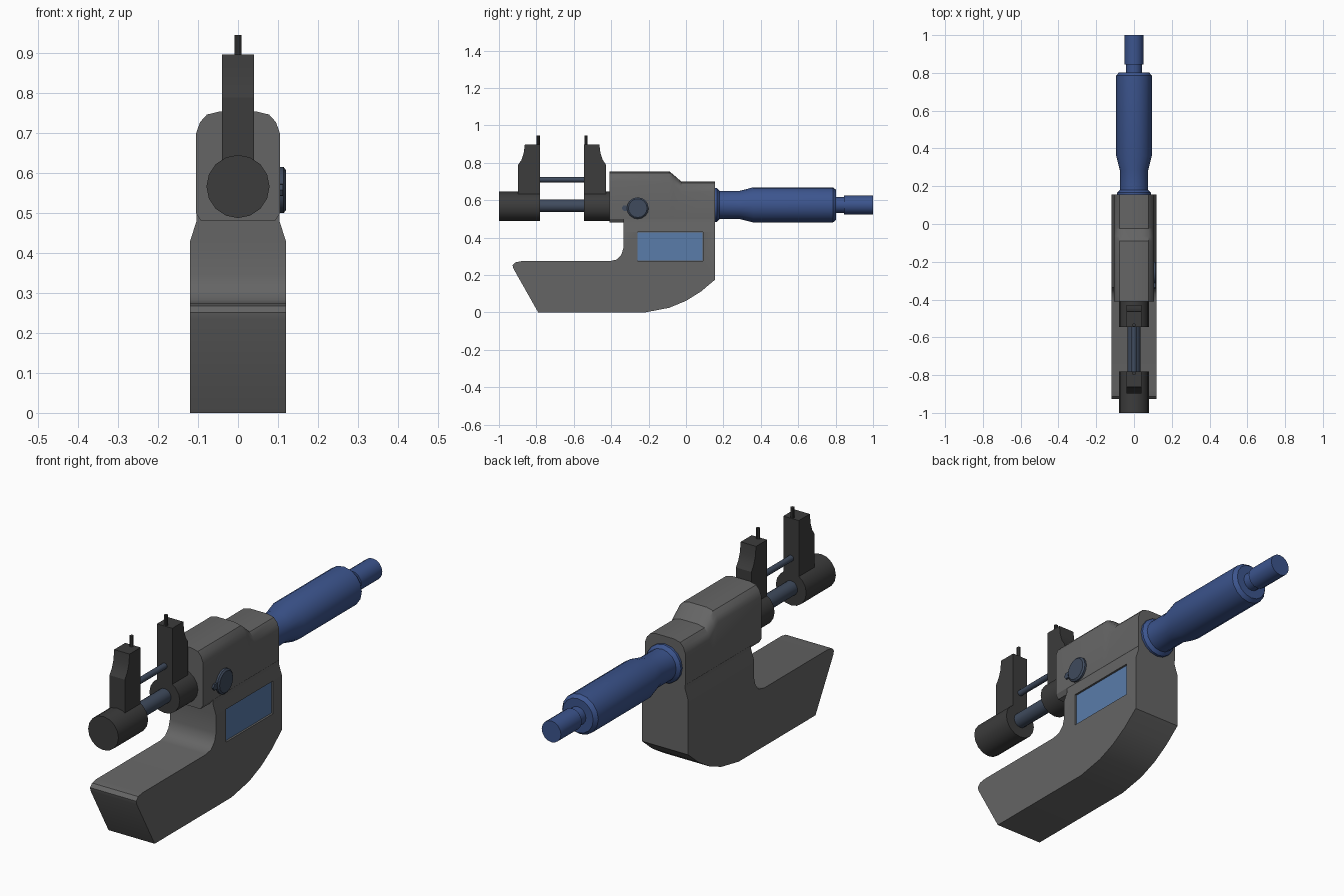
import bpy, bmesh, math
from mathutils import Vector

if "Cube" in bpy.data.objects:
    bpy.data.objects.remove(bpy.data.objects["Cube"])


def material(name, r, g, b):
    m = bpy.data.materials.new(name)
    m.diffuse_color = (r, g, b, 1)
    m.use_nodes = True
    m.node_tree.nodes["Principled BSDF"].inputs["Base Color"].default_value = m.diffuse_color
    return m


FRAME = material("frame_grey", 0.13, 0.13, 0.13)
DARK = material("dark_grey", 0.045, 0.045, 0.045)
BLUE = material("blue", 0.045, 0.09, 0.27)
SLATE = material("slate", 0.05, 0.07, 0.11)
SCREEN = material("screen_blue", 0.1, 0.2, 0.4)


def finish(name, bm, mat, smooth=None):
    bmesh.ops.recalc_face_normals(bm, faces=bm.faces)
    me = bpy.data.meshes.new(name)
    bm.to_mesh(me)
    bm.free()
    ob = bpy.data.objects.new(name, me)
    bpy.context.collection.objects.link(ob)
    me.materials.append(mat)
    if smooth:
        bpy.ops.object.select_all(action='DESELECT')
        ob.select_set(True)
        bpy.context.view_layer.objects.active = ob
        bpy.ops.object.shade_smooth_by_angle(angle=math.radians(smooth))
    return ob


def loft(rings):
    """Closed skin through equally sized rings of points, capped at both ends."""
    bm = bmesh.new()
    vs = [[bm.verts.new(p) for p in ring] for ring in rings]
    n = len(vs[0])
    for a, b in zip(vs, vs[1:]):
        for i in range(n):
            j = (i + 1) % n
            bm.faces.new((a[i], a[j], b[j], b[i]))
    bm.faces.new(vs[0])
    bm.faces.new(vs[-1][::-1])
    return bm


def extrude_x(profile, x0, x1):
    return loft([[(x, y, z) for y, z in profile] for x in (x0, x1)])


def lathe(name, steps, centre, axis, mat, sides=16):
    """steps: (distance along axis, radius)."""
    c = Vector(centre)
    rings = []
    for d, r in steps:
        ring = []
        for k in range(sides):
            a = 2 * math.pi * k / sides
            u, v = r * math.cos(a), r * math.sin(a)
            ring.append(c + Vector({'x': (d, u, v), 'y': (u, d, v), 'z': (u, v, d)}[axis]))
        rings.append(ring)
    return finish(name, loft(rings), mat, 35)


def rect(y0, y1, z0, z1):
    return [(y0, z0), (y1, z0), (y1, z1), (y0, z1)]


# C-shaped lower frame, narrowed above the display
profile = [(-0.79, 0), (-0.22, 0), (-0.09, 0.025), (0.0, 0.062), (0.08, 0.112), (0.155, 0.175),
           (0.155, 0.52), (-0.335, 0.52), (-0.335, 0.345), (-0.345, 0.31), (-0.37, 0.283),
           (-0.41, 0.274), (-0.88, 0.274), (-0.912, 0.268), (-0.927, 0.252), (-0.923, 0.235)]
bm = extrude_x(profile, -0.12, 0.12)
for z in (0.43, 0.48):
    bmesh.ops.bisect_plane(bm, geom=bm.verts[:] + bm.edges[:] + bm.faces[:],
                           plane_co=(0, 0, z), plane_no=(0, 0, 1))
for v in bm.verts:
    if v.co.z > 0.47:
        v.co.x *= 0.104 / 0.12
frame = finish("lower_frame", bm, FRAME)

# Display pocket and display
cutter = finish("display_cutter", extrude_x(rect(-0.26, 0.09, 0.275, 0.429), 0.11, 0.14), FRAME)
cutter.hide_render = True
cutter.hide_set(True)
mod = frame.modifiers.new("pocket", 'BOOLEAN')
mod.operation = 'DIFFERENCE'
mod.solver = 'EXACT'
mod.object = cutter
bpy.context.view_layer.objects.active = frame
bpy.ops.object.modifier_apply(modifier="pocket")
bpy.data.objects.remove(cutter)
bpy.ops.object.select_all(action='DESELECT')
frame.select_set(True)
bpy.ops.object.shade_smooth_by_angle(angle=math.radians(35))
finish("display", extrude_x(rect(-0.258, 0.088, 0.277, 0.427), 0.105, 0.113), SCREEN)


# Upper housing with rounded shoulders, stepping down to the rear
def section(y, top):
    half = [(0.092, 0.48), (0.105, 0.5), (0.105, top - 0.055), (0.095, top - 0.027),
            (0.078, top - 0.008), (0.045, top)]
    return [(x, y, z) for x, z in half] + [(-x, y, z) for x, z in reversed(half)]


finish("upper_housing", loft([section(y, t) for y, t in
       ((-0.41, 0.755), (-0.09, 0.755), (-0.065, 0.735), (-0.025, 0.7), (0.155, 0.7))]), FRAME, 30)

# Thimble, sleeve and ratchet
lathe("thimble", [(0.15, 0.09), (0.166, 0.09), (0.18, 0.075), (0.285, 0.075), (0.36, 0.094),
                  (0.785, 0.094), (0.803, 0.08), (0.803, 0.042), (0.845, 0.042),
                  (0.845, 0.05), (1.0, 0.05)], (0, 0, 0.575), 'y', BLUE)

# Measuring jaws: the second mirrors the first across the gap
blade = [(-0.78, 0.57), (-0.78, 0.897), (-0.862, 0.897), (-0.868, 0.85), (-0.88, 0.815),
         (-0.897, 0.79), (-0.897, 0.57)]
for label, flip, outer in (("fixed", False, -1.0), ("moving", True, -0.4)):
    place = (lambda y: -1.325 - y) if flip else (lambda y: y)
    lathe(label + "_jaw_barrel", [(outer, 0.079), (place(-0.78), 0.079)], (0, 0, 0.567), 'y', DARK)
    finish(label + "_jaw_blade", extrude_x([(place(y), z) for y, z in blade], -0.04, 0.04), DARK, 25)
    lathe(label + "_jaw_pin", [(0.87, 0.009), (0.946, 0.009)], (0, place(-0.79), 0), 'z', DARK, 10)

# Spindle and guide rod between the jaws
lathe("spindle", [(-0.8, 0.034), (-0.5, 0.034)], (0, 0, 0.57), 'y', SLATE)
lathe("guide_rod", [(-0.8, 0.014), (-0.5, 0.014)], (0, 0, 0.71), 'y', SLATE, 12)

# Lock dial and its small lever on the right side
lathe("lock_dial", [(0.1, 0.058), (0.114, 0.058), (0.12, 0.05)], (0, -0.258, 0.558), 'x', SLATE)
finish("lock_lever", extrude_x([(-0.3, 0.542), (-0.3, 0.574), (-0.335, 0.572), (-0.344, 0.558),
                                (-0.335, 0.544)], 0.1, 0.113), SLATE)
